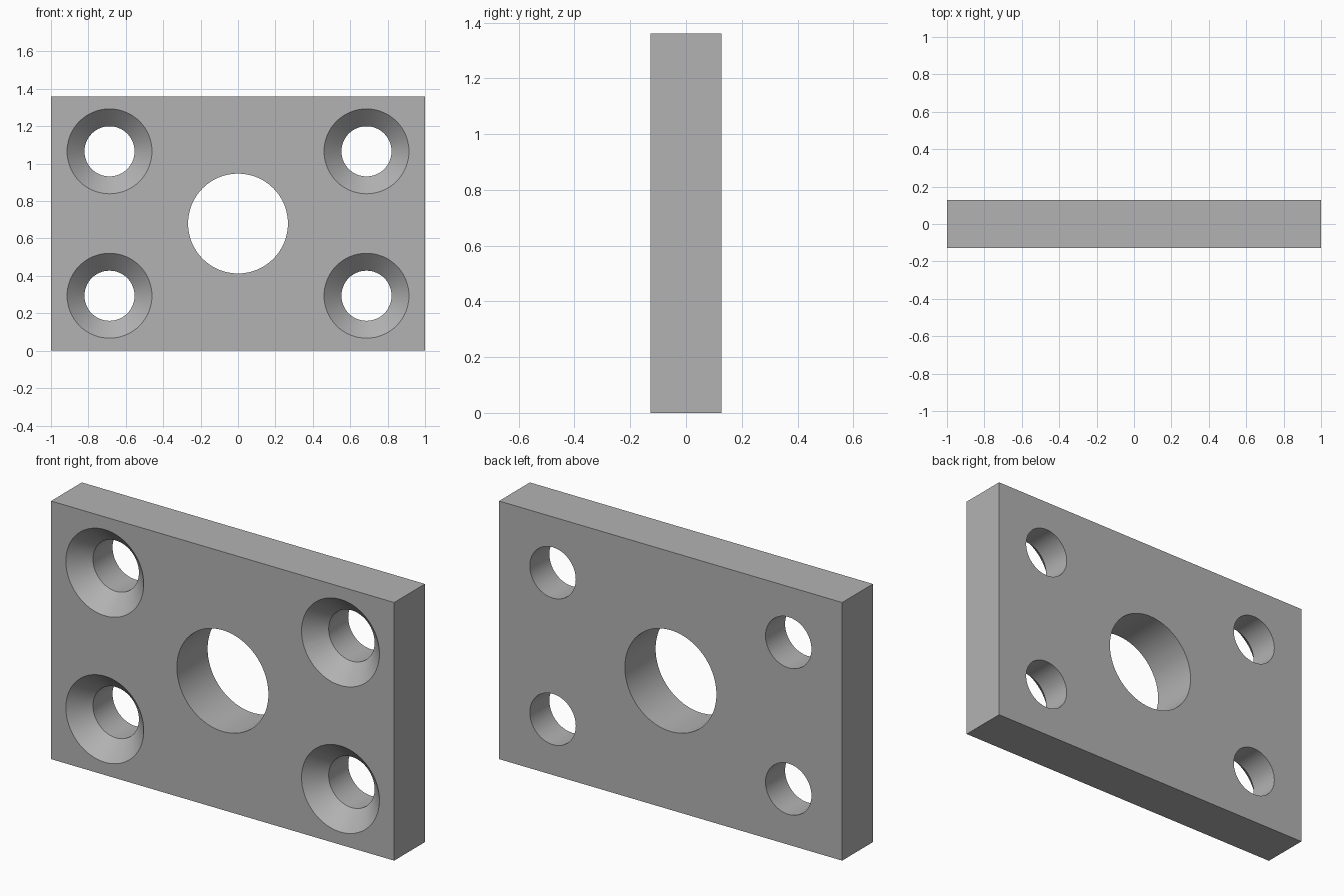
import bpy, bmesh, math

if "Cube" in bpy.data.objects:
    bpy.data.objects.remove(bpy.data.objects["Cube"])

W, T, H = 2.0, 0.256, 1.36
SEG = 64

grey = bpy.data.materials.new("plain grey")
grey.diffuse_color = (0.45, 0.45, 0.45, 1)
grey.use_nodes = True
grey.node_tree.nodes["Principled BSDF"].inputs["Base Color"].default_value = grey.diffuse_color


def lathe_cutter(name, x, z, profile):
    """Closed solid turned about the y axis; profile is (radius, y) pairs."""
    bm = bmesh.new()
    rings = []
    for r, y in profile:
        rings.append([bm.verts.new((x + r * math.cos(2 * math.pi * i / SEG), y,
                                    z + r * math.sin(2 * math.pi * i / SEG)))
                      for i in range(SEG)])
    for a, b in zip(rings, rings[1:]):
        for i in range(SEG):
            j = (i + 1) % SEG
            bm.faces.new((a[i], a[j], b[j], b[i]))
    bm.faces.new(rings[0])
    bm.faces.new(rings[-1])
    bmesh.ops.recalc_face_normals(bm, faces=bm.faces)
    mesh = bpy.data.meshes.new(name)
    bm.to_mesh(mesh)
    bm.free()
    mesh.materials.append(grey)
    obj = bpy.data.objects.new(name, mesh)
    bpy.context.collection.objects.link(obj)
    obj.hide_render = True
    return obj


# Rectangular plate
bpy.ops.mesh.primitive_cube_add(size=1, location=(0, 0, H / 2))
plate = bpy.context.object
plate.name = "mounting_plate"
plate.scale = (W, T, H)
bpy.ops.object.transform_apply(location=True, rotation=False, scale=True)
plate.data.materials.append(grey)

# Central bore
front, back, over = -T / 2, T / 2, 0.05
cutters = [lathe_cutter("bore_cutter", 0, H / 2, [(0.267, front - over), (0.267, back + over)])]

# Four countersunk screw holes, 45 degree cone opening on the front
R_HOLE, R_SINK = 0.134, 0.227
for sx in (-1, 1):
    for sz in (-1, 1):
        cutters.append(lathe_cutter(
            "screw_hole_cutter", sx * 0.687, H / 2 + sz * 0.386,
            [(R_SINK + over, front - over), (R_HOLE, front + R_SINK - R_HOLE),
             (R_HOLE, back + over)]))

# Cut the holes, then discard the cutters
bpy.context.view_layer.objects.active = plate
for c in cutters:
    mod = plate.modifiers.new("hole", 'BOOLEAN')
    mod.operation = 'DIFFERENCE'
    mod.solver = 'EXACT'
    mod.object = c
    bpy.ops.object.modifier_apply(modifier=mod.name)
    bpy.data.objects.remove(c)

bpy.ops.object.select_all(action='DESELECT')
plate.select_set(True)
bpy.ops.object.shade_smooth_by_angle(angle=math.radians(30))
